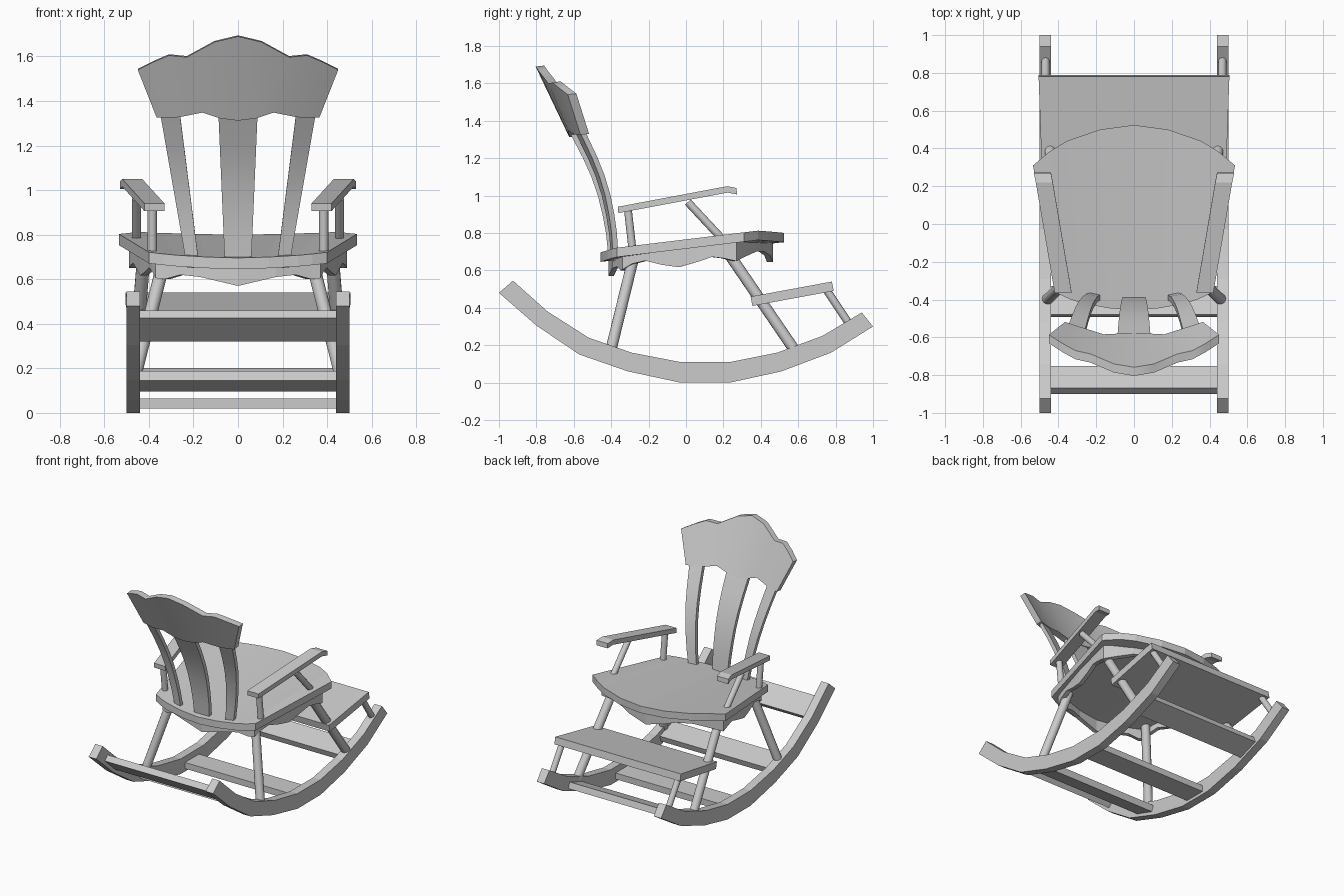
import bpy, bmesh
from math import radians
from mathutils import Vector, Matrix

if "Cube" in bpy.data.objects:
    bpy.data.objects.remove(bpy.data.objects["Cube"])


def finish(name, bm, smooth=False):
    bmesh.ops.recalc_face_normals(bm, faces=bm.faces)
    me = bpy.data.meshes.new(name)
    bm.to_mesh(me)
    bm.free()
    ob = bpy.data.objects.new(name, me)
    bpy.context.collection.objects.link(ob)
    if smooth:
        bpy.ops.object.select_all(action='DESELECT')
        ob.select_set(True)
        bpy.context.view_layer.objects.active = ob
        bpy.ops.object.shade_smooth_by_angle(angle=radians(40))
    return ob


def ribbon(name, a, b, off, closed=False, smooth=False):
    """Solid strip between polylines a and b, thickened by off(point)."""
    bm = bmesh.new()
    rings = []
    for p, q in zip(a, b):
        p, q = Vector(p), Vector(q)
        rings.append([bm.verts.new(v) for v in (p, q, q + off(q), p + off(p))])
    n = len(rings)
    for i in range(n if closed else n - 1):
        r, s = rings[i], rings[(i + 1) % n]
        for k in range(4):
            bm.faces.new((r[k], r[(k + 1) % 4], s[(k + 1) % 4], s[k]))
    if not closed:
        bm.faces.new(rings[0])
        bm.faces.new(rings[-1])
    return finish(name, bm, smooth)


def rod(name, p, q, r, sides=14):
    p, q = Vector(p), Vector(q)
    d = q - p
    m = Matrix.Translation((p + q) / 2) @ d.to_track_quat('Z', 'Y').to_matrix().to_4x4()
    bm = bmesh.new()
    bmesh.ops.create_cone(bm, cap_ends=True, segments=sides, radius1=r, radius2=r,
                          depth=d.length, matrix=m)
    return finish(name, bm, True)


def plank(name, y, z, width, thick, angle, x=0.44):
    bm = bmesh.new()
    m = Matrix.Translation((0, y, z)) @ Matrix.Rotation(radians(angle), 4, 'X') \
        @ Matrix.Diagonal((2 * x, width, thick, 1))
    bmesh.ops.create_cube(bm, size=1, matrix=m)
    return finish(name, bm)


def interp(t, table):
    for (a, va), (b, vb) in zip(table, table[1:]):
        if t <= b:
            break
    return va + (vb - va) * (t - a) / (b - a)


def mirrored(half):
    """Columns from the outside (+x) in to x = 0, completed to -x."""
    return half + [tuple(-c if i in (0, 2) else c for i, c in enumerate(h))
                   for h in half[-2::-1]]


def const(*v):
    return lambda p: Vector(v)


# rockers
low = [(-1, .48), (-.80, .305), (-.57, .15), (-.31, .06), (-.03, 0),
       (.235, 0), (.51, .06), (.775, .16), (1, .30)]
high = [(-.925, .545), (-.74, .38), (-.52, .24), (-.29, .16), (-.03, .11),
        (.235, .11), (.487, .16), (.73, .25), (.94, .375)]
for side, x in (("left", -.5), ("right", .44)):
    ribbon("rocker_" + side, [(x, *p) for p in low], [(x, *p) for p in high], const(.06, 0, 0))

# cross planks between the rockers, and the footrest
plank("stretcher_rear", -.825, .39, .16, .045, -42)
plank("stretcher_mid_rear", -.41, .143, .16, .045, -18)
plank("stretcher_centre", .10, .043, .16, .045, 0)
plank("stretcher_front", .64, .153, .16, .045, 20)
ribbon("footrest", [(-.49, .345, .46), (.49, .345, .46)],
       [(-.505, .78, .54), (.505, .78, .54)], const(0, .01, -.05))

# seat
seat_z = [(-.46, .695), (-.38, .72), (.39, .813), (.53, .80)]
cols = mirrored([(.535, .31, .40, -.37), (.445, .385, .335, -.40), (.355, .44, .27, -.42),
                 (.18, .50, .14, -.445), (0, .524, 0, -.458)])
ribbon("seat", [(c[0], c[1], interp(c[1], seat_z)) for c in cols],
       [(c[2], c[3], interp(c[3], seat_z)) for c in cols], const(0, 0, -.05))

# scalloped apron under the seat (x, y, bottom z)
half = [(0, .465, .645), (.14, .45, .68), (.22, .42, .70), (.32, .375, .70), (.41, .32, .675),
        (.49, .27, .65), (.48, .2, .665), (.47, .14, .672), (.455, .06, .645), (.44, -.04, .617),
        (.42, -.13, .63), (.40, -.22, .652), (.385, -.29, .635), (.37, -.34, .605),
        (.33, -.35, .60), (.26, -.37, .62), (.17, -.395, .61), (0, -.415, .57)]
loop = half + [(-x, y, z) for x, y, z in half[-2:0:-1]]
ribbon("apron", [(x, y, interp(y, seat_z) - .045) for x, y, z in loop], loop,
       lambda p: Vector((-.07 * p.x, -.07 * p.y, 0)), closed=True)

# legs, footrest posts, arm posts and arms
for side, s in (("left", -1), ("right", 1)):
    rod("back_leg_" + side, (s * .465, -.405, .16), (s * .33, -.275, .69), .03)
    rod("front_leg_" + side, (s * .468, .59, .16), (s * .425, .235, .68), .03)
    rod("footrest_post_" + side, (s * .468, .755, .49), (s * .468, .875, .31), .021)
    rod("arm_back_post_" + side, (s * .385, -.285, .70), (s * .385, -.31, .92), .021)
    rod("arm_front_post_" + side, (s * .455, .21, .75), (s * .455, .01, .965), .021)
    ribbon("arm_" + side,
           [(s * .33, -.365, .94), (s * .43, .22, 1.05), (s * .44, .27, 1.04)],
           [(s * .42, -.365, .94), (s * .52, .22, 1.05), (s * .53, .27, 1.04)],
           const(0, .003, -.034))

# backrest slats and headboard follow one curved surface
back_y = [(.6, -.395), (.7, -.405), (.8, -.416), (.9, -.435), (1.0, -.46), (1.1, -.495),
          (1.2, -.54), (1.34, -.615), (1.7, -.785)]


def on_back(x, z, d):
    return (x, interp(z, back_y) + .5 * x * x + d, z)


heights = [.65, .8, .9, 1.0, 1.1, 1.2, 1.36]
for name, bottom, top in (("left", (-.235, -.178), (-.345, -.258)),
                          ("centre", (-.06, .06), (-.087, .087)),
                          ("right", (.178, .235), (.258, .345))):
    edges = [[on_back(b + (t - b) * (z - .69) / .63, z, -.014) for z in heights]
             for b, t in zip(bottom, top)]
    ribbon("back_slat_" + name, edges[0], edges[1], const(0, .028, .004), smooth=True)

# headboard columns: top x, top z, bottom x, bottom z
cols = mirrored([(c[0], c[1], c[2], c[3]) for c in (
    (.45, 1.54, .365, 1.325), (.38, 1.575, .31, 1.325), (.31, 1.605, .26, 1.328),
    (.23, 1.597, .16, 1.348), (.105, 1.665, .08, 1.322), (0, 1.69, 0, 1.312))])
ribbon("headboard", [on_back(c[0], c[1], -.024) for c in cols],
       [on_back(c[2], c[3], -.024) for c in cols], const(0, .046, .005), smooth=True)
